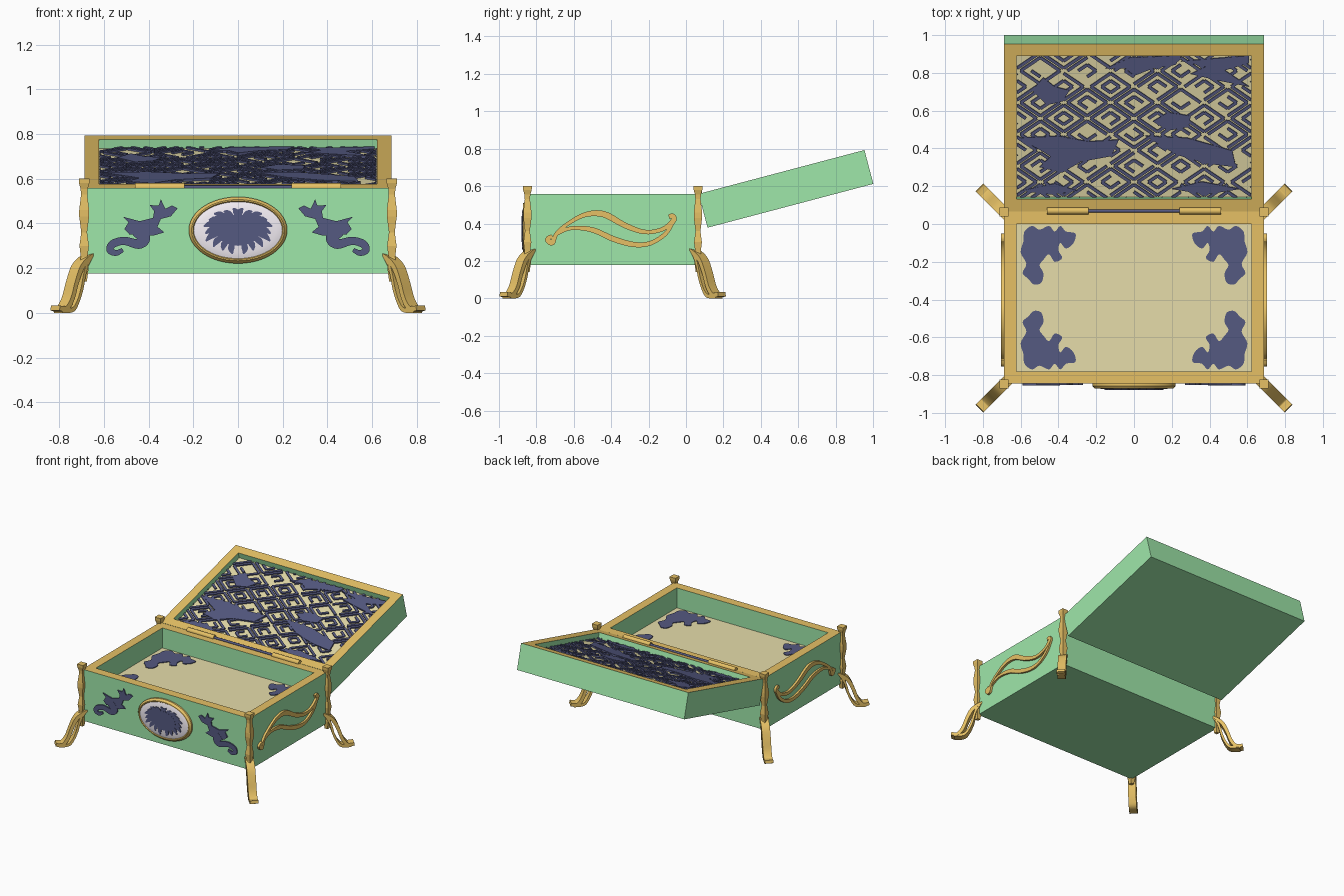
import bpy, bmesh, math, random
from mathutils import Matrix, Vector

if "Cube" in bpy.data.objects:
    bpy.data.objects.remove(bpy.data.objects["Cube"])

random.seed(4)


def material(name, rgb):
    m = bpy.data.materials.new(name)
    m.diffuse_color = (*rgb, 1)
    m.use_nodes = True
    m.node_tree.nodes["Principled BSDF"].inputs["Base Color"].default_value = m.diffuse_color
    return m


GREEN = material("green_enamel", (0.345, 0.80, 0.40))
GOLD = material("gold", (0.79, 0.53, 0.13))
CREAM = material("cream_lining", (0.79, 0.72, 0.40))
NAVY = material("navy_inlay", (0.09, 0.10, 0.22))
WHITE = material("white_enamel", (0.92, 0.87, 0.93))


def finish(bm, name, mats, matrix=None, smooth=False):
    if matrix:
        bm.transform(matrix)
    bmesh.ops.recalc_face_normals(bm, faces=bm.faces)
    me = bpy.data.meshes.new(name)
    bm.to_mesh(me)
    bm.free()
    for m in mats:
        me.materials.append(m)
    if smooth:
        me.shade_smooth()
        me.set_sharp_from_angle(angle=math.radians(35))
    ob = bpy.data.objects.new(name, me)
    bpy.context.collection.objects.link(ob)
    return ob


def loft(bm, rings, mats=None, cap=(0, 0)):
    loops = [[bm.verts.new(p) for p in r] for r in rings]
    n = len(loops[0])
    for k, (a, b) in enumerate(zip(loops, loops[1:])):
        for i in range(n):
            f = bm.faces.new((a[i], a[(i + 1) % n], b[(i + 1) % n], b[i]))
            f.material_index = mats[k] if mats else 0
    bm.faces.new(loops[0][::-1]).material_index = cap[0]
    bm.faces.new(loops[-1]).material_index = cap[1]


def spline(pts, n=5, closed=False):
    P = [Vector(p) for p in pts]
    P = [P[-1]] + P + P[:2] if closed else [P[0]] + P + [P[-1]]
    out = []
    for a, b, c, d in zip(P, P[1:], P[2:], P[3:]):
        for i in range(n):
            t = i / n
            out.append(0.5 * (2 * b + (c - a) * t + (2 * a - 5 * b + 4 * c - d) * t * t
                              + (3 * b - a - 3 * c + d) * t ** 3))
    return out if closed else out + [P[-2]]


def ribbon(bm, pts, h0, h1, n=5):
    """Flat strand through (u, v, half width) points."""
    S = spline(pts, n) if n > 1 else [Vector(p) for p in pts]
    rings = []
    for i, p in enumerate(S):
        t = (S[min(i + 1, len(S) - 1)] - S[max(i - 1, 0)]).xy.normalized()
        o = Vector((-t.y, t.x)) * p.z
        a, b = p.xy + o, p.xy - o
        rings.append([(*a, h0), (*b, h0), (*b, h1), (*a, h1)])
    loft(bm, rings)


def plate(bm, pts, h0, h1):
    loft(bm, [[(p[0], p[1], h) for p in pts] for h in (h0, h1)])


def rect(x, y0, y1, z):
    return [(-x, y0, z), (x, y0, z), (x, y1, z), (-x, y1, z)]


def frame(u, v, h, o):
    return Matrix.Translation(o) @ Matrix((u, v, h)).transposed().to_4x4()


# Open case body and open lid: green walls, gold rim, cream lining
def tray(name, x, y0, y1, z0, z1, floor, wall, matrix=None):
    bm = bmesh.new()
    inner = (x - wall, y0 + wall, y1 - wall)
    loft(bm, [rect(x, y0, y1, z0), rect(x, y0, y1, z1), rect(*inner, z1), rect(*inner, floor)],
         (0, 1, 0), (0, 2))
    finish(bm, name, (GREEN, GOLD, CREAM), matrix)


FLOOR = 0.41
LID = Matrix.Translation((0, 0.08, 0.562)) @ Matrix.Rotation(math.radians(14.8), 4, 'X')
tray("case_body", 0.687, -0.845, 0.066, 0.177, 0.558, FLOOR, 0.065)
tray("lid", 0.687, -0.013, 0.904, -0.187, 0, -0.042, 0.066, LID)

# Lid lining: raised lattice of nested diamonds, trimmed to the opening
bm = bmesh.new()
A, B = 0.124, 0.087
for i in range(-5, 6):
    for j in range(0, 11):
        if (i + j) % 2:
            continue
        c = Vector((i * A, 0.05 + j * B))
        for s in (0.84, 0.38):
            q = [c + Vector(d) * s for d in ((A, 0), (0, B), (-A, 0), (0, -B))]
            for k in range(4):
                if random.random() < 0.84:
                    ribbon(bm, [(*q[k], 0.008), (*q[(k + 1) % 4], 0.008)], -0.043, -0.033, 1)
for co, no in (((0.62, 0, 0), (1, 0, 0)), ((-0.62, 0, 0), (-1, 0, 0)),
               ((0, 0.836, 0), (0, 1, 0)), ((0, 0.054, 0), (0, -1, 0))):
    bmesh.ops.bisect_plane(bm, geom=bm.verts[:] + bm.edges[:] + bm.faces[:],
                           plane_co=co, plane_no=no, clear_outer=True)
finish(bm, "lid_lattice", [NAVY], LID)

# Large dark shapes lying over the lattice
bm = bmesh.new()
for pts in (
        [(-.15, .76), (-.02, .82), (.25, .83), (.22, .78), (.10, .76), (.0, .72), (-.04, .76)],
        [(.25, .80), (.61, .83), (.61, .79), (.48, .75), (.61, .66), (.42, .70), (.30, .73), (.38, .77)],
        [(-.54, .64), (-.48, .71), (-.42, .66), (-.34, .64), (-.38, .58), (-.46, .56), (-.50, .60)],
        [(-.61, .38), (-.40, .39), (-.24, .36), (-.08, .37), (-.12, .28), (-.28, .25), (-.38, .19),
         (-.50, .22), (-.44, .28)],
        [(.06, .39), (.28, .38), (.52, .31), (.54, .22), (.38, .24), (.22, .29)],
        [(.10, .47), (.18, .52), (.30, .50), (.29, .44), (.18, .42)],
        [(-.60, .09), (-.42, .13), (-.30, .09), (-.44, .07)],
        [(.20, .10), (.36, .14), (.56, .10), (.38, .07)]):
    plate(bm, pts, -0.043, -0.031)
finish(bm, "lid_dark_shapes", [NAVY], LID)

# Corner flourishes on the case floor
flourish = spline([(.035, .09), (.04, .04), (.08, .01), (.12, .03), (.17, .01), (.20, .04), (.23, .01),
                   (.26, .04), (.31, .05), (.30, .10), (.26, .13), (.23, .10), (.22, .14), (.24, .18),
                   (.20, .20), (.17, .16), (.14, .19), (.12, .22), (.14, .26), (.13, .31), (.09, .32),
                   (.06, .29), (.03, .26), (.05, .21), (.02, .15)], 4, True)
for sx in (-1, 1):
    for sy in (-1, 1):
        bm = bmesh.new()
        plate(bm, [(sx * (.62 - p.x), sy * (.39 - p.y)) for p in flourish], -0.001, 0.005)
        finish(bm, "floor_flourish", [NAVY], Matrix.Translation((0, -0.39, FLOOR)))

# Hinge: two gold knuckles on a dark pin
for name, x0, x1, r, m in (("hinge_pin", -0.25, 0.25, 0.009, NAVY),
                           ("hinge_left", -0.46, -0.24, 0.018, GOLD),
                           ("hinge_right", 0.24, 0.46, 0.018, GOLD)):
    bm = bmesh.new()
    circle = [(r * math.cos(a * math.pi / 6), r * math.sin(a * math.pi / 6)) for a in range(12)]
    loft(bm, [[(x, 0.069 + c, 0.562 + s) for c, s in circle] for x in (x0, x1)])
    finish(bm, name, [m], smooth=True)

# Corner posts (square section) and diagonal two-strand legs
POST = ((.012, .14), (.02, .20), (.015, .25), (.021, .30), (.013, .36), (.022, .43), (.022, .46),
        (.014, .53), (.016, .555), (.023, .58), (.024, .60))
for sx in (-1, 1):
    for y, sy in ((-0.848, -1), (0.064, 1)):
        bm = bmesh.new()
        loft(bm, [[(sx * 0.688 + a * w, y + b * w, z) for a, b in ((-1, -1), (1, -1), (1, 1), (-1, 1))]
                  for w, z in POST])
        finish(bm, "corner_post", [GOLD])
        bm = bmesh.new()
        ribbon(bm, [(-.05, .268, .003), (-.01, .246, .009), (.037, .205, .013), (.07, .14, .012),
                    (.098, .065, .012), (.13, .022, .012), (.155, .018, .012), (.18, .022, .011)],
               -0.029, 0.029)
        ribbon(bm, [(-.03, .255, .004), (.005, .21, .008), (.022, .165, .008), (.036, .11, .008),
                    (.062, .05, .008), (.095, .014, .010), (.16, .010, .010)], -0.027, 0.027)
        u, v = Vector((sx, sy, 0)).normalized(), Vector((0, 0, 1))
        finish(bm, "leg", [GOLD], frame(u, v, u.cross(v), (sx * 0.69, y, 0)), True)

# Twin-strand scroll on each end of the case
for sx in (-1, 1):
    bm = bmesh.new()
    ribbon(bm, [(-.715, .335, .009), (-.74, .315, .014), (-.715, .297, .014), (-.69, .35, .010),
                (-.63, .40, .010), (-.54, .447, .013), (-.44, .450, .017), (-.326, .39, .015),
                (-.22, .355, .012), (-.128, .369, .011), (-.068, .415, .014), (-.07, .44, .013),
                (-.092, .437, .012)], -0.004, 0.016)
    ribbon(bm, [(-.70, .34, .009), (-.615, .375, .010), (-.5, .366, .014), (-.39, .318, .015),
                (-.28, .288, .014), (-.19, .295, .012), (-.11, .345, .011), (-.068, .41, .010)],
           -0.004, 0.014)
    finish(bm, "end_scroll", [GOLD], frame((0, 1, 0), (0, 0, 1), (sx, 0, 0), (sx * 0.687, 0, 0)), True)

# Front leaf-and-scroll inlays
for sx in (-1, 1):
    bm = bmesh.new()
    plate(bm, [(.27, .468), (.295, .48), (.325, .465), (.345, .508), (.355, .48), (.395, .482), (.375, .455),
               (.38, .425), (.44, .41), (.515, .43), (.49, .405), (.508, .375), (.485, .35), (.44, .35),
               (.38, .345), (.33, .36), (.36, .385), (.345, .42), (.30, .432)], -0.002, 0.008)
    ribbon(bm, [(.45, .37, .03), (.42, .335, .028), (.445, .308, .022), (.51, .322, .018),
                (.56, .308, .018), (.573, .28, .015), (.545, .268, .013), (.515, .282, .009)], -0.002, 0.009)
    finish(bm, "front_inlay", [NAVY], frame((sx, 0, 0), (0, 0, 1), (0, -1, 0), (0, -0.845, 0)))

# Oval medallion with gold frame and white dome
FRONT = frame((1, 0, 0), (0, 0, 1), (0, -1, 0), (0, -0.845, 0.37))
bm = bmesh.new()
prof = ((0, 0), (0, .012), (-.012, .027), (-.018, .027), (-.022, .022), (-.030, .024), (-.05, .029))
loft(bm, [[((.22 + o) * math.cos(a * math.pi / 24), (.149 + o) * math.sin(a * math.pi / 24), h)
           for a in range(48)] for o, h in prof], (0, 0, 0, 0, 1, 1), (0, 1))
finish(bm, "medallion", (GOLD, WHITE), FRONT, True)

# Medallion bouquet: uneven leaves fanned around a centre, mirrored left to right
bm = bmesh.new()
N = 10
for k in range(N):
    a = math.pi * ((k + 0.5) / N - 0.5)
    s = random.uniform(0.85, 1.0)
    for sx in (-1, 1):
        tip = Vector((sx * .165 * math.cos(a), .112 * math.sin(a))) * s
        side = Vector((-tip.y, tip.x)) * 0.1 * sx
        ribbon(bm, [(0, 0, .004), (*(tip * .5 + side), .010), (*(tip * .8 + side), .014), (*tip, .003)],
               .024, .033, 3)
plate(bm, [(.10 * math.cos(a * math.pi / 12), .07 * math.sin(a * math.pi / 12)) for a in range(24)], .024, .034)
finish(bm, "medallion_bouquet", [NAVY], FRONT)
